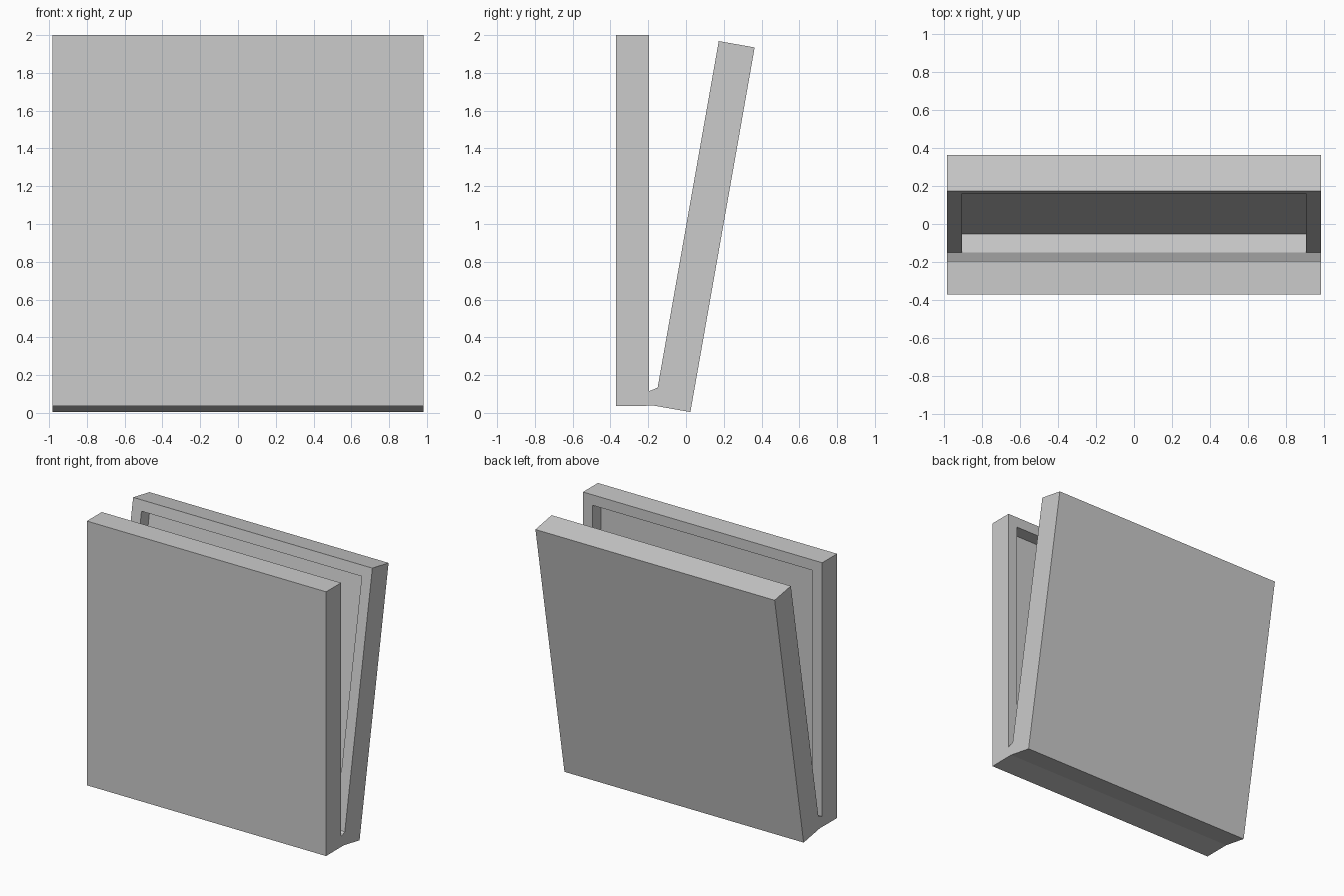
import bpy, bmesh
from math import sin, cos, radians
from mathutils import Vector

if "Cube" in bpy.data.objects:
    bpy.data.objects.remove(bpy.data.objects["Cube"])

grey = bpy.data.materials.new("light grey")
grey.use_nodes = True
grey.diffuse_color = (0.6, 0.6, 0.6, 1)
grey.node_tree.nodes["Principled BSDF"].inputs["Base Color"].default_value = grey.diffuse_color

HALF_WIDTH = 0.983
RIM = 0.078      # border around each recess
DEPTH = 0.1      # recess depth
TILT = radians(10)


def prism(name, profile, half):
    """Extrude a (y, z) profile across x."""
    bm = bmesh.new()
    face = bm.faces.new([bm.verts.new((-half, y, z)) for y, z in profile])
    ext = bmesh.ops.extrude_face_region(bm, geom=[face])["geom"]
    verts = [v for v in ext if isinstance(v, bmesh.types.BMVert)]
    bmesh.ops.translate(bm, verts=verts, vec=(2 * half, 0, 0))
    bmesh.ops.recalc_face_normals(bm, faces=bm.faces)
    mesh = bpy.data.meshes.new(name)
    bm.to_mesh(mesh)
    bm.free()
    mesh.materials.append(grey)
    obj = bpy.data.objects.new(name, mesh)
    bpy.context.collection.objects.link(obj)
    return obj


# Directions along the tilted panel and into its thickness
up = Vector((sin(TILT), cos(TILT)))
inward = Vector((cos(TILT), -sin(TILT)))
base = Vector((-0.167, 0.038))
thick, height = 0.193, 1.96


def tilted(u, w):
    return base + up * u + inward * w


# Both panels and the connecting hinge in one cross-section
case = prism("hinged_case", [
    (-0.37, 0.037), (-0.37, 2), (-0.195, 2), (-0.195, 0.115),
    tilted(0.097, 0), tilted(height, 0), tilted(height, thick),
    tilted(0, thick), tilted(0, 0)], HALF_WIDTH)

# Recess cutters, one for each inner face
top = 2 - RIM
front_cut = prism("front_recess_cutter", [
    (-0.195 - DEPTH, 0.116), (-0.195, 0.116), (-0.18, 0.2),
    (-0.18, top), (-0.195 - DEPTH, top)], HALF_WIDTH - RIM)
back_cut = prism("back_recess_cutter", [
    tilted(0.098, DEPTH), tilted(0.098, 0), tilted(0.18, -0.015),
    tilted(height - RIM, -0.015), tilted(height - RIM, DEPTH)], HALF_WIDTH - RIM)

for cutter in (front_cut, back_cut):
    cut = case.modifiers.new(cutter.name, "BOOLEAN")
    cut.operation = "DIFFERENCE"
    cut.solver = "EXACT"
    cut.object = cutter
    cutter.hide_render = True
    cutter.hide_set(True)
